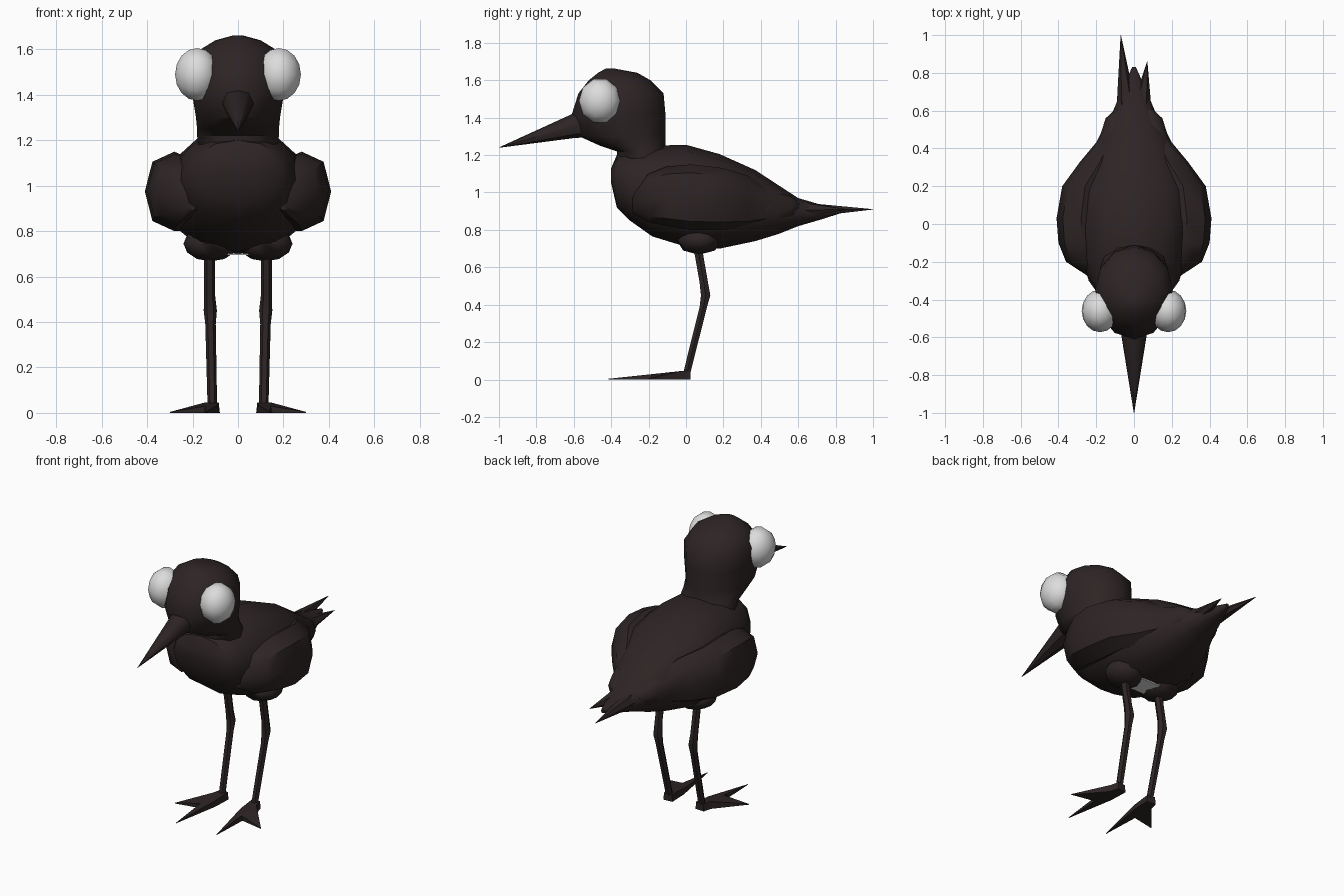
import bpy, bmesh, math
from mathutils import Vector

if "Cube" in bpy.data.objects:
    bpy.data.objects.remove(bpy.data.objects["Cube"])


def material(name, rgb):
    m = bpy.data.materials.new(name)
    m.diffuse_color = (*rgb, 1)
    m.use_nodes = True
    m.node_tree.nodes["Principled BSDF"].inputs["Base Color"].default_value = m.diffuse_color
    return m


BROWN = material("dark brown", (0.027, 0.018, 0.018))
WHITE = material("eye white", (0.72, 0.72, 0.72))


def finish(name, bm, mat, angle=45):
    bmesh.ops.recalc_face_normals(bm, faces=bm.faces)
    me = bpy.data.meshes.new(name)
    bm.to_mesh(me)
    bm.free()
    me.materials.append(mat)
    me.polygons.foreach_set("use_smooth", [True] * len(me.polygons))
    me.set_sharp_from_angle(angle=math.radians(angle))
    ob = bpy.data.objects.new(name, me)
    bpy.context.collection.objects.link(ob)
    return ob


def loft(name, sections, axis, sides, mat=BROWN, power=1.0, angle=45):
    """Skin elliptical sections (centre x, y, z, two radii) stacked along y or z."""
    bm = bmesh.new()
    rings = []
    for x, y, z, ra, rb in sections:
        ring = []
        for i in range(sides):
            t = 2 * math.pi * i / sides
            c, s = math.cos(t), math.sin(t)
            c = math.copysign(abs(c) ** power, c) * ra
            s = math.copysign(abs(s) ** power, s) * rb
            off = Vector((c, 0, s)) if axis == "y" else Vector((c, s, 0))
            ring.append(bm.verts.new(Vector((x, y, z)) + off))
        rings.append(ring)
    for a, b in zip(rings, rings[1:]):
        for i in range(sides):
            j = (i + 1) % sides
            bm.faces.new((a[i], a[j], b[j], b[i]))
    bm.faces.new(rings[0])
    bm.faces.new(rings[-1])
    bmesh.ops.remove_doubles(bm, verts=bm.verts, dist=0.0005)
    return finish(name, bm, mat, angle)


def ball(name, loc, radii, mat, segments, rings):
    """Ellipsoid with its poles pointing sideways."""
    bm = bmesh.new()
    bmesh.ops.create_uvsphere(bm, u_segments=segments, v_segments=rings, radius=1)
    for v in bm.verts:
        x, y, z = v.co
        v.co = Vector(loc) + Vector((z * radii[0], y * radii[1], x * radii[2]))
    return finish(name, bm, mat, 60)


# Body: y, top z, bottom z, half width
body = [(-0.40, 1.13, 1.05, 0.10), (-0.37, 1.20, 0.92, 0.19), (-0.30, 1.22, 0.85, 0.24),
        (-0.18, 1.25, 0.765, 0.275), (0.0, 1.255, 0.71, 0.30), (0.18, 1.205, 0.70, 0.31),
        (0.37, 1.12, 0.74, 0.23), (0.50, 1.035, 0.78, 0.165), (0.60, 0.97, 0.82, 0.11),
        (0.72, 0.935, 0.855, 0.06), (0.83, 0.915, 0.89, 0.01)]
loft("body", [(0, y, (t + b) / 2, w, (t - b) / 2) for y, t, b, w in body], "y", 12, power=0.88)

# Neck and head: z, front y, back y, half width
head = [(1.12, -0.36, -0.06, 0.17), (1.22, -0.37, -0.105, 0.18), (1.25, -0.46, -0.11, 0.18),
        (1.30, -0.57, -0.11, 0.185), (1.42, -0.61, -0.11, 0.205), (1.53, -0.575, -0.12, 0.205),
        (1.60, -0.52, -0.19, 0.165), (1.64, -0.47, -0.26, 0.10), (1.662, -0.43, -0.38, 0.02)]
loft("head", [(0, (f + b) / 2, z, w, (b - f) / 2) for z, f, b, w in head], "z", 12)

# Bill
loft("bill", [(0, -0.50, 1.37, 0.075, 0.075), (0, -0.59, 1.36, 0.067, 0.068),
              (0, -1.0, 1.24, 0.001, 0.001)], "y", 8)

# Tail feathers, one longer than the other
for side, x, y in (("left", -0.07, 1.0), ("right", 0.07, 0.86)):
    sx = math.copysign(0.038, x)
    loft(side + "_tail_feather", [(sx, 0.48, 0.92, 0.06, 0.07), (sx, 0.60, 0.905, 0.055, 0.05),
                                  (x, y, 0.91, 0.001, 0.001)], "y", 6)

# Pale patch under the belly
bm = bmesh.new()
bmesh.ops.create_cube(bm, size=1)
for v in bm.verts:
    v.co = (v.co.x * 0.13, 0.09 + v.co.y * 0.13, 0.698 + v.co.z * 0.008)
finish("belly_patch", bm, WHITE)

# Foot outline: x, y, top z
FOOT = [(0.08, 0.02, 0.045), (0.14, 0.025, 0.045), (0.155, -0.03, 0.045), (0.30, -0.20, 0.004),
        (0.15, -0.17, 0.03), (0.14, -0.415, 0.004), (0.085, -0.10, 0.035)]

# Paired parts
for side, s in (("left", -1), ("right", 1)):
    ball(side + "_eye", (s * 0.18, -0.46, 1.49), (0.097, 0.113, 0.122), WHITE, 10, 8)

    wing = [(-0.285, 0.20, 0.95, 0.03, 0.06), (-0.20, 0.255, 0.97, 0.105, 0.13),
            (-0.10, 0.275, 0.98, 0.125, 0.16), (0.03, 0.28, 0.975, 0.13, 0.175),
            (0.20, 0.26, 0.965, 0.12, 0.165), (0.33, 0.18, 0.95, 0.105, 0.14),
            (0.45, 0.12, 0.93, 0.065, 0.09), (0.56, 0.09, 0.92, 0.06, 0.06),
            (0.61, 0.07, 0.915, 0.025, 0.03)]
    loft(side + "_wing", [(s * x, y, z, rx, rz) for y, x, z, rx, rz in wing], "y", 8, power=0.85)

    ball(side + "_thigh", (s * 0.12, 0.07, 0.745), (0.12, 0.12, 0.078), BROWN, 8, 6)

    leg = [(0.125, 0.06, 0.72, 0.024, 0.026), (0.125, 0.095, 0.52, 0.024, 0.026),
           (0.122, 0.105, 0.45, 0.029, 0.029), (0.121, 0.093, 0.39, 0.023, 0.023),
           (0.113, 0.003, 0.03, 0.021, 0.022)]
    loft(side + "_leg", [(s * x, y, z, a, b) for x, y, z, a, b in leg], "z", 6)

    bm = bmesh.new()
    low = [bm.verts.new((s * x, y, 0)) for x, y, z in FOOT]
    top = [bm.verts.new((s * (x + (0.112 - x) * 0.15 * (z > 0.01)), y, z)) for x, y, z in FOOT]
    bm.faces.new(low)
    bm.faces.new(top)
    for i in range(len(FOOT)):
        j = (i + 1) % len(FOOT)
        bm.faces.new((low[i], low[j], top[j], top[i]))
    bmesh.ops.triangulate(bm, faces=bm.faces)
    finish(side + "_foot", bm, BROWN, 30)
